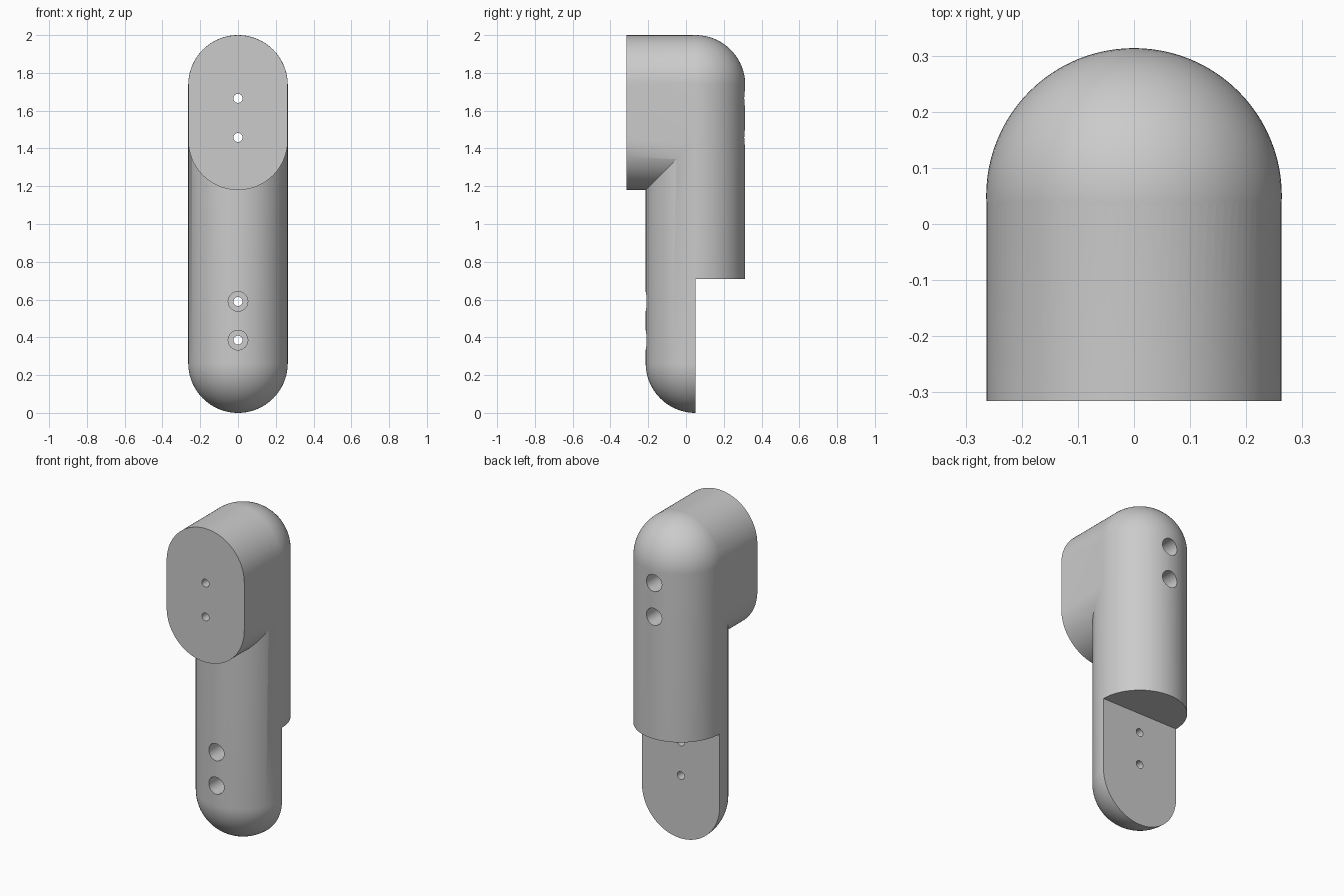
import bpy, bmesh, math
from mathutils import Matrix

if "Cube" in bpy.data.objects:
    bpy.data.objects.remove(bpy.data.objects["Cube"], do_unlink=True)

R, AXIS_Y, HEIGHT = 0.2635, 0.05, 2.0
SIDES = 96

grey = bpy.data.materials.new("plain grey")
grey.use_nodes = True
grey.diffuse_color = (0.6, 0.6, 0.6, 1)
grey.node_tree.nodes["Principled BSDF"].inputs["Base Color"].default_value = (0.6, 0.6, 0.6, 1)


def finish(bm, name):
    bmesh.ops.recalc_face_normals(bm, faces=bm.faces)
    mesh = bpy.data.meshes.new(name)
    bm.to_mesh(mesh)
    bm.free()
    mesh.materials.append(grey)
    obj = bpy.data.objects.new(name, mesh)
    bpy.context.collection.objects.link(obj)
    return obj


def capsule(name):
    """Lathe a round-ended rod around the vertical axis."""
    bm = bmesh.new()
    steps = SIDES // 4
    arc = [math.pi / 2 * i / steps for i in range(steps + 1)]
    pts = [(R * math.sin(a), R - R * math.cos(a)) for a in arc]
    pts += [(r, HEIGHT - z) for r, z in reversed(pts)]
    verts = [bm.verts.new((r, AXIS_Y, z)) for r, z in pts]
    edges = [bm.edges.new(pair) for pair in zip(verts, verts[1:])]
    bmesh.ops.spin(bm, geom=verts + edges, cent=(0, AXIS_Y, 0), axis=(0, 0, 1),
                   angle=math.tau, steps=SIDES)
    bmesh.ops.remove_doubles(bm, verts=bm.verts, dist=0.0001)
    return finish(bm, name)


def slot_block(name, r, low, high, y0, y1):
    """Extrude a round-ended slot outline from y0 to y1."""
    bm = bmesh.new()
    half = SIDES // 2
    ring = []
    for centre, start in ((high - r, 0), (low + r, math.pi)):
        for i in range(half + 1):
            a = start + math.pi * i / half
            ring.append(bm.verts.new((r * math.cos(a), y0, centre + r * math.sin(a))))
    face = bm.faces.new(ring)
    out = bmesh.ops.extrude_face_region(bm, geom=[face])
    moved = [v for v in out["geom"] if isinstance(v, bmesh.types.BMVert)]
    bmesh.ops.translate(bm, verts=moved, vec=(0, y1 - y0, 0))
    return finish(bm, name)


def drill(name, r, z, y0, y1):
    bm = bmesh.new()
    place = Matrix.Translation((0, (y0 + y1) / 2, z)) @ Matrix.Rotation(math.pi / 2, 4, 'X')
    bmesh.ops.create_cone(bm, cap_ends=True, segments=32, radius1=r, radius2=r,
                          depth=y1 - y0, matrix=place)
    return finish(bm, name)


def box(name, x, y0, y1, z0, z1):
    bm = bmesh.new()
    place = Matrix.Translation((0, (y0 + y1) / 2, (z0 + z1) / 2)) @ Matrix.Diagonal(
        (2 * x, y1 - y0, z1 - z0, 1))
    bmesh.ops.create_cube(bm, size=1, matrix=place)
    return finish(bm, name)


def combine(target, tool, operation):
    mod = target.modifiers.new(tool.name, 'BOOLEAN')
    mod.operation, mod.solver, mod.object = operation, 'EXACT', tool
    tool.hide_render = True
    bpy.context.view_layer.objects.active = target
    bpy.ops.object.modifier_apply(modifier=mod.name)
    bpy.data.objects.remove(tool, do_unlink=True)


# Round-ended body, with its lower back half cut away
body = capsule("bracket_body")
combine(body, box("lower_back_cut", 0.5, AXIS_Y, 0.6, -0.2, 0.71), 'DIFFERENCE')

# Flat-faced mounting block on the upper front
combine(body, slot_block("mounting_block", R - 0.0005, 1.18, HEIGHT - 0.0005, -0.315, AXIS_Y), 'UNION')

# Bolt holes, counterbored from the rear above and from the front below
for z in (1.665, 1.458):
    combine(body, drill("upper_hole", 0.024, z, -0.5, 0.5), 'DIFFERENCE')
    combine(body, drill("upper_counterbore", 0.052, z, 0.18, 0.5), 'DIFFERENCE')
for z in (0.59, 0.385):
    combine(body, drill("lower_hole", 0.024, z, -0.5, 0.5), 'DIFFERENCE')
    combine(body, drill("lower_counterbore", 0.052, z, -0.5, -0.08), 'DIFFERENCE')

# Smooth curved surfaces, crisp cut edges
bpy.ops.object.select_all(action='DESELECT')
body.select_set(True)
bpy.context.view_layer.objects.active = body
bpy.ops.object.shade_smooth_by_angle(angle=math.radians(30))
